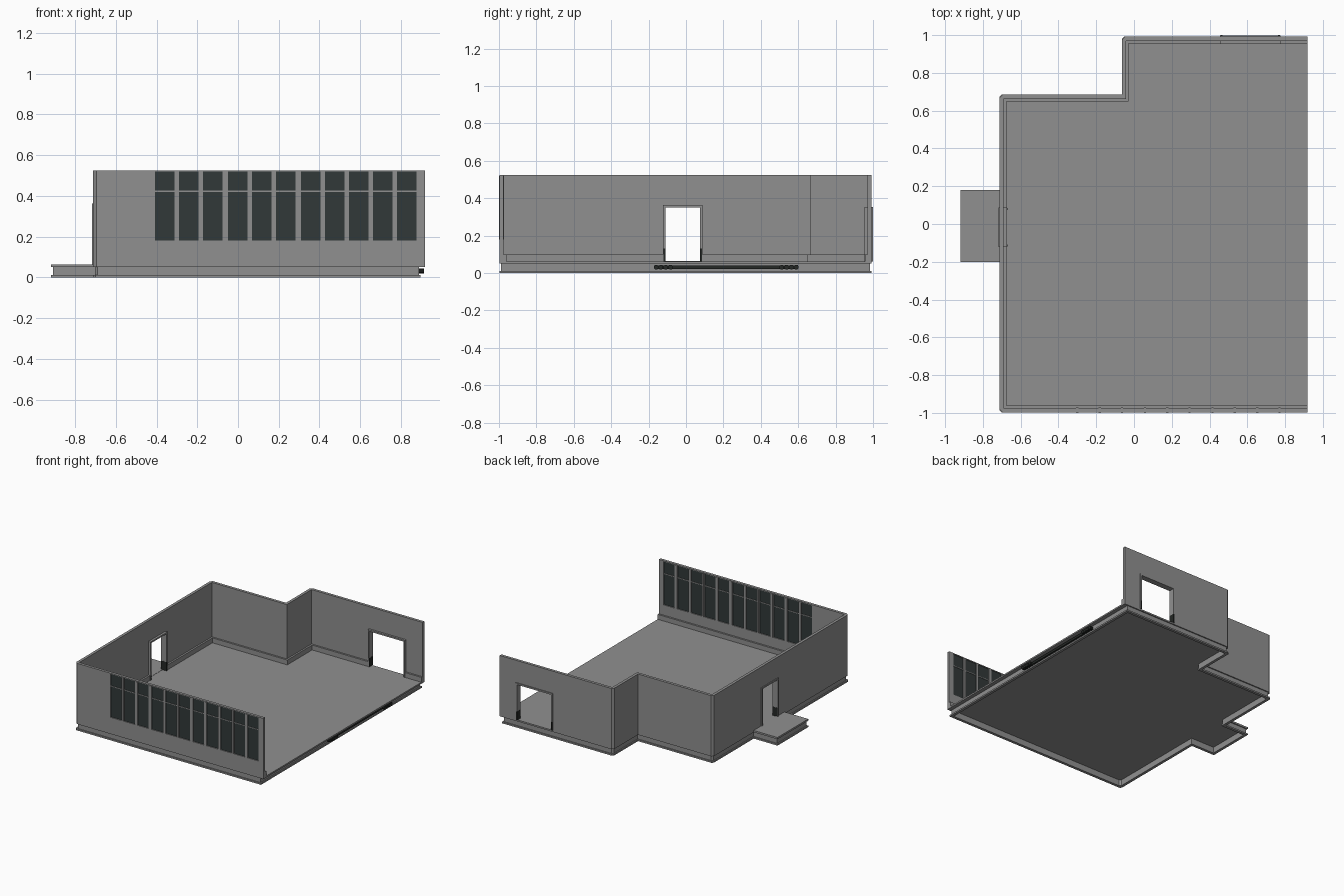
import bpy, bmesh, math
from mathutils import Vector

if "Cube" in bpy.data.objects:
    bpy.data.objects.remove(bpy.data.objects["Cube"])


def material(name, rgb):
    m = bpy.data.materials.new(name)
    m.diffuse_color = (*rgb, 1)
    m.use_nodes = True
    m.node_tree.nodes["Principled BSDF"].inputs["Base Color"].default_value = m.diffuse_color
    return m


GREY = material("grey concrete", (0.277, 0.277, 0.277))
GLASS = material("dark glass", (0.031, 0.040, 0.040))
DARK = material("dark metal", (0.018, 0.021, 0.019))
R = 0.918          # open right edge
FLOOR, TOP = 0.062, 0.525


def finish(bm, name, mat):
    bmesh.ops.recalc_face_normals(bm, faces=bm.faces)
    me = bpy.data.meshes.new(name)
    bm.to_mesh(me)
    bm.free()
    ob = bpy.data.objects.new(name, me)
    bpy.context.collection.objects.link(ob)
    me.materials.append(mat)
    return ob


def add_box(bm, a, b):
    vs = bmesh.ops.create_cube(bm, size=1)["verts"]
    for v in vs:
        v.co = Vector([(a[i] + b[i]) / 2 + v.co[i] * (b[i] - a[i]) for i in range(3)])


def boxes(name, mat, items):
    bm = bmesh.new()
    for a, b in items:
        add_box(bm, a, b)
    return finish(bm, name, mat)


def prism(name, mat, pts, z0, z1):
    bm = bmesh.new()
    f = bm.faces.new([bm.verts.new((x, y, z0)) for x, y in pts])
    ext = bmesh.ops.extrude_face_region(bm, geom=[f])["geom"]
    for v in ext:
        if isinstance(v, bmesh.types.BMVert):
            v.co.z = z1
    return finish(bm, name, mat)


def outline(d, right=R, c=0.0, porch=False):
    """Building outline moved inward by d, with corners chamfered by c."""
    l, s, f, b, k = -0.712 + d, -0.064 + d, -0.997 + d, 0.992 - d, 0.685 - d
    step = [(l, -0.2 + d), (-0.918 + d, -0.2 + d),
            (-0.918 + d, 0.18 - d), (l, 0.18 - d)] if porch else []
    if c == 0:
        return [(right, f), (l, f)] + step + [(l, k), (s, k), (s, b), (right, b)]
    return [(right, f), (l + c, f), (l, f + c)] + step + [
        (l, k - c), (l + c, k), (s, k), (s, b - c), (s + c, b), (right, b)]


def rim(name, d0, d1, z0, z1):
    """Closed ring between two insets of the outline, following the porch."""
    bm = bmesh.new()
    rings = [[bm.verts.new((x, y, z)) for x, y in outline(d, 0.897 - d, 0.012, True)]
             for d, z in ((d0, z0), (d1, z0), (d1, z1), (d0, z1))]
    n = len(rings[0])
    for j in range(4):
        a, b = rings[j], rings[(j + 1) % 4]
        for i in range(n):
            bm.faces.new((a[i], a[(i + 1) % n], b[(i + 1) % n], b[i]))
    return finish(bm, name, GREY)


# Floor plate and porch plate on a hollow perimeter channel, open underneath
prism("floor_plate", GREY, outline(0, R, 0.016), 0.05, FLOOR)
boxes("porch_plate", GREY, [((-0.918, -0.2, 0.05), (-0.705, 0.18, 0.064))])
rim("channel_web", 0.009, 0.018, 0.01, 0.051)
rim("channel_flange", 0.0, 0.022, 0.0, 0.012)

# Walls and inner skirting
walls = prism("walls", GREY, outline(0, R, 0.016) + outline(0.022)[::-1], FLOOR, TOP)
skirting = prism("skirting", GREY, outline(0.021) + outline(0.036)[::-1], FLOOR, 0.1)

# Window bays: groups of 3, 3 and 5 panes
PITCH, PANE, SILL, HEAD = 0.118, 0.096, 0.18, 0.519
panes = [s + i * PITCH for s, n in ((-0.407, 3), (-0.049, 3), (0.309, 5)) for i in range(n)]

# Openings cut through the walls and skirting
cutter = boxes("opening_cutter", GREY,
               [((x, -1.1, SILL), (x + PANE, -0.9, HEAD)) for x in panes] +
               [((-0.8, -0.115, 0.03), (-0.6, 0.08, 0.355)),
                ((0.465, 0.9, 0.03), (0.765, 1.1, 0.343))])
cutter.hide_render = True
for ob in (walls, skirting):
    mod = ob.modifiers.new("openings", 'BOOLEAN')
    mod.object = cutter
    mod.solver = 'EXACT'
    bpy.context.view_layer.objects.active = ob
    bpy.ops.object.modifier_apply(modifier=mod.name)
bpy.data.objects.remove(cutter)

# Glass, transoms and mullions
boxes("window_glass", GLASS,
      [((x, -0.99, SILL), (x + PANE, -0.982, HEAD)) for x in panes])
boxes("window_transoms", GREY,
      [((x, -0.994, 0.420), (x + PANE, -0.978, 0.426)) for x in panes])
boxes("window_mullions", GREY,
      [((x + PANE + 0.005, -1.0, SILL), (x + PANE + 0.017, -0.972, HEAD))
       for x in panes[:-1]])


def door_frame(name, lo, hi, top, across, kick_across, along_x):
    """Two jambs and a head around a doorway, with dark kick plates."""
    t = 0.012

    def span(a, b, z0, z1, n):
        if along_x:
            return ((a, n[0], z0), (b, n[1], z1))
        return ((n[0], a, z0), (n[1], b, z1))
    boxes(name, GREY, [span(lo, lo + t, FLOOR, top, across),
                       span(hi - t, hi, FLOOR, top, across),
                       span(lo + t, hi - t, top - t, top, across)])
    boxes(name + "_kick_plates", DARK,
          [span(lo + 0.003, lo + t + 0.001, FLOOR, 0.13, kick_across),
           span(hi - t - 0.001, hi - 0.003, FLOOR, 0.13, kick_across)])


door_frame("side_door_frame", -0.122, 0.088, 0.363, (-0.718, -0.672), (-0.717, -0.671), False)
door_frame("back_door_frame", 0.455, 0.775, 0.352, (0.954, 0.999), (0.955, 0.9995), True)

# Dark rail under the open right edge, with small rollers at both ends
boxes("edge_rail", DARK, [((0.885, -0.165, 0.022), (0.9, 0.595, 0.04))])
bm = bmesh.new()
for end, step in ((-0.16, 0.026), (0.59, -0.026)):
    for i in range(4):
        vs = bmesh.ops.create_cone(bm, cap_ends=True, segments=10, radius1=0.013,
                                   radius2=0.013, depth=0.025)["verts"]
        for v in vs:
            x, y, z = v.co
            v.co = (0.902 + z, end + i * step + x, 0.031 + y)
finish(bm, "rail_rollers", DARK)
